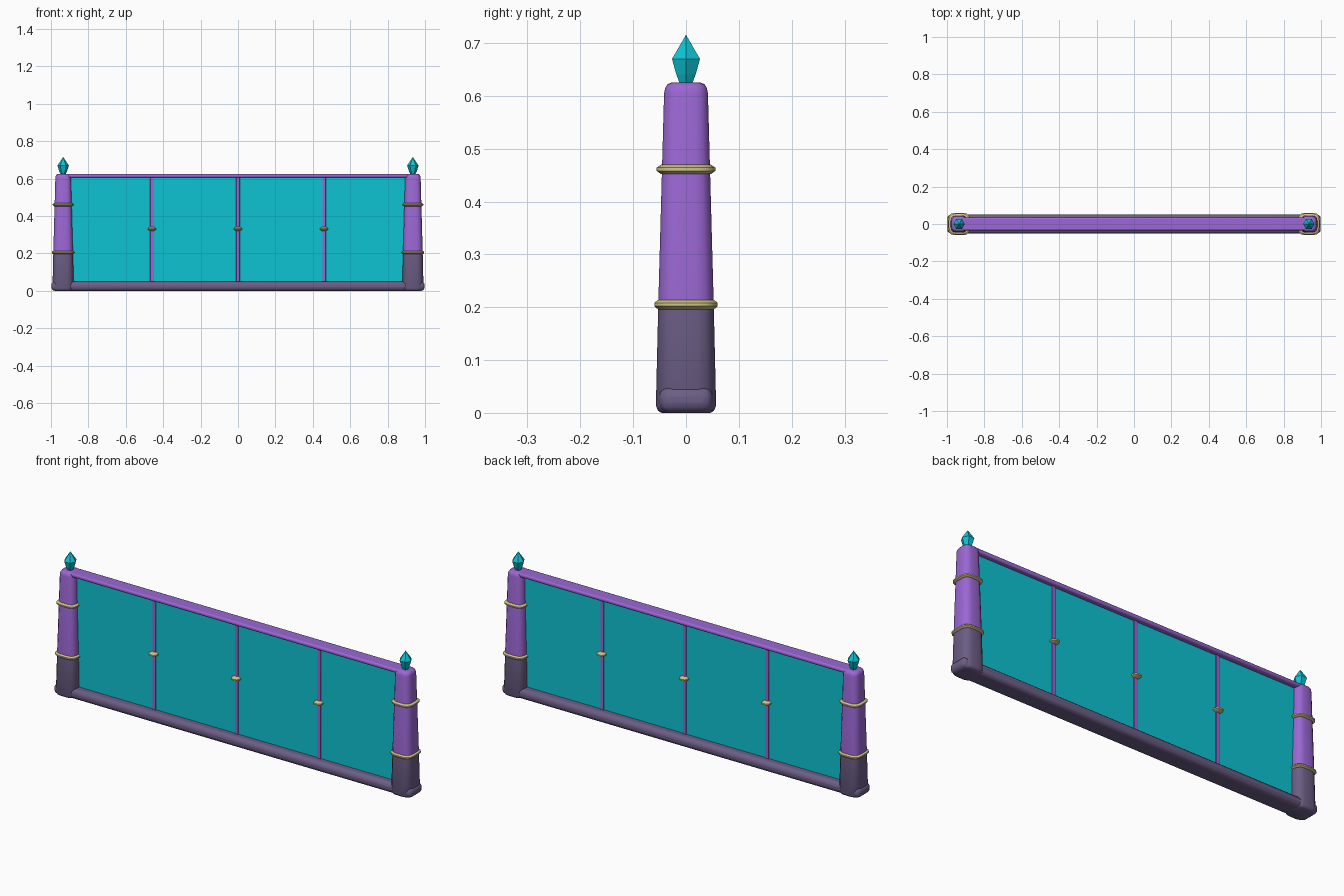
import bpy, bmesh, math

if "Cube" in bpy.data.objects:
    bpy.data.objects.remove(bpy.data.objects["Cube"])


def material(name, srgb):
    m = bpy.data.materials.new(name)
    lin = [((c / 255 + 0.055) / 1.055) ** 2.4 for c in srgb]
    m.diffuse_color = (*lin, 1)
    m.use_nodes = True
    m.node_tree.nodes["Principled BSDF"].inputs["Base Color"].default_value = m.diffuse_color
    return m


CYAN = material("cyan", (13, 196, 212))
PURPLE = material("purple", (155, 103, 212))
SLATE = material("slate purple", (108, 94, 133))
GOLD = material("pale gold", (210, 197, 135))


def finish(obj, mat, smooth=True, angle=40):
    obj.data.materials.append(mat)
    if smooth:
        bpy.ops.object.select_all(action='DESELECT')
        obj.select_set(True)
        bpy.context.view_layer.objects.active = obj
        bpy.ops.object.shade_smooth_by_angle(angle=math.radians(angle))
    return obj


def rounded_square(corner=0.6, seg=3):
    """Unit square outline with rounded corners."""
    pts = []
    for q in range(4):
        mid = math.pi / 4 + q * math.pi / 2
        cx = math.copysign(1 - corner, math.cos(mid))
        cy = math.copysign(1 - corner, math.sin(mid))
        for i in range(seg + 1):
            a = (q + i / seg) * math.pi / 2
            pts.append((cx + corner * math.cos(a), cy + corner * math.sin(a)))
    return pts


def polygon(n):
    return [(math.cos(2 * math.pi * i / n), math.sin(2 * math.pi * i / n)) for i in range(n)]


def loft(name, outline, sections, x, mat, smooth=True):
    """Stack scaled copies of an outline; sections are (z, half x, half y)."""
    bm = bmesh.new()
    rings = [[bm.verts.new((x + px * hx, py * hy, z)) for px, py in outline]
             for z, hx, hy in sections]
    n = len(outline)
    for a, b in zip(rings, rings[1:]):
        for i in range(n):
            j = (i + 1) % n
            bm.faces.new((a[i], a[j], b[j], b[i]))
    bm.faces.new(rings[0][::-1])
    bm.faces.new(rings[-1])
    bmesh.ops.recalc_face_normals(bm, faces=bm.faces)
    me = bpy.data.meshes.new(name)
    bm.to_mesh(me)
    bm.free()
    obj = bpy.data.objects.new(name, me)
    bpy.context.collection.objects.link(obj)
    return finish(obj, mat, smooth)


def box(name, hx, hy, z0, z1, x, mat, bevel=0.0):
    bpy.ops.mesh.primitive_cube_add(size=1, location=(x, 0, (z0 + z1) / 2))
    obj = bpy.context.object
    obj.name = name
    obj.scale = (2 * hx, 2 * hy, z1 - z0)
    bpy.ops.object.transform_apply(location=True, rotation=False, scale=True)
    if bevel:
        m = obj.modifiers.new("bevel", 'BEVEL')
        m.width = bevel
        m.segments = 3
    return finish(obj, mat, bevel > 0)


SQ = rounded_square()


def band(name, z, h, w_in, w_out, x, y_in=None, y_out=None):
    """Gold ring with a blunt, pointed profile."""
    yi, yo = y_in or w_in, y_out or w_out
    loft(name, SQ, [(z - h, w_in, yi), (z - h * 0.35, w_out, yo),
                    (z + h * 0.35, w_out, yo), (z + h, w_in, yi)], x, GOLD)


# Rails and glass
box("bottom_rail", 0.998, 0.051, 0.0, 0.05, 0, SLATE, 0.02)
box("top_rail", 0.92, 0.034, 0.605, 0.625, 0, PURPLE, 0.008)
box("glass_panel", 0.92, 0.009, 0.04, 0.61, 0, CYAN)

# End posts with bands and gem finials
for side, x in (("left", -0.935), ("right", 0.935)):
    loft(side + "_post_base", SQ, [(0.0, 0.046, 0.046), (0.004, 0.053, 0.053), (0.014, 0.057, 0.057),
                                   (0.205, 0.0525, 0.0525)], x, SLATE)
    loft(side + "_post", SQ, [(0.205, 0.0525, 0.0525), (0.605, 0.0415, 0.0415), (0.615, 0.0395, 0.0395),
                              (0.622, 0.035, 0.035), (0.625, 0.028, 0.028)], x, PURPLE)
    band(side + "_lower_band", 0.205, 0.009, 0.053, 0.06, x)
    band(side + "_upper_band", 0.461, 0.009, 0.047, 0.0555, x)
    loft(side + "_gem", polygon(6), [(0.62, 0.012, 0.012), (0.64, 0.021, 0.021),
                                     (0.67, 0.0305, 0.0305), (0.715, 0.0004, 0.0004)], x, CYAN, False)

# Glazing bars with small gold knots
for i, x in enumerate((-0.46, 0, 0.46)):
    box(f"glazing_bar_{i}", 0.0095, 0.014, 0.04, 0.61, x, PURPLE, 0.003)
    band(f"bar_knot_{i}", 0.331, 0.01, 0.012, 0.022, x, 0.02, 0.035)
